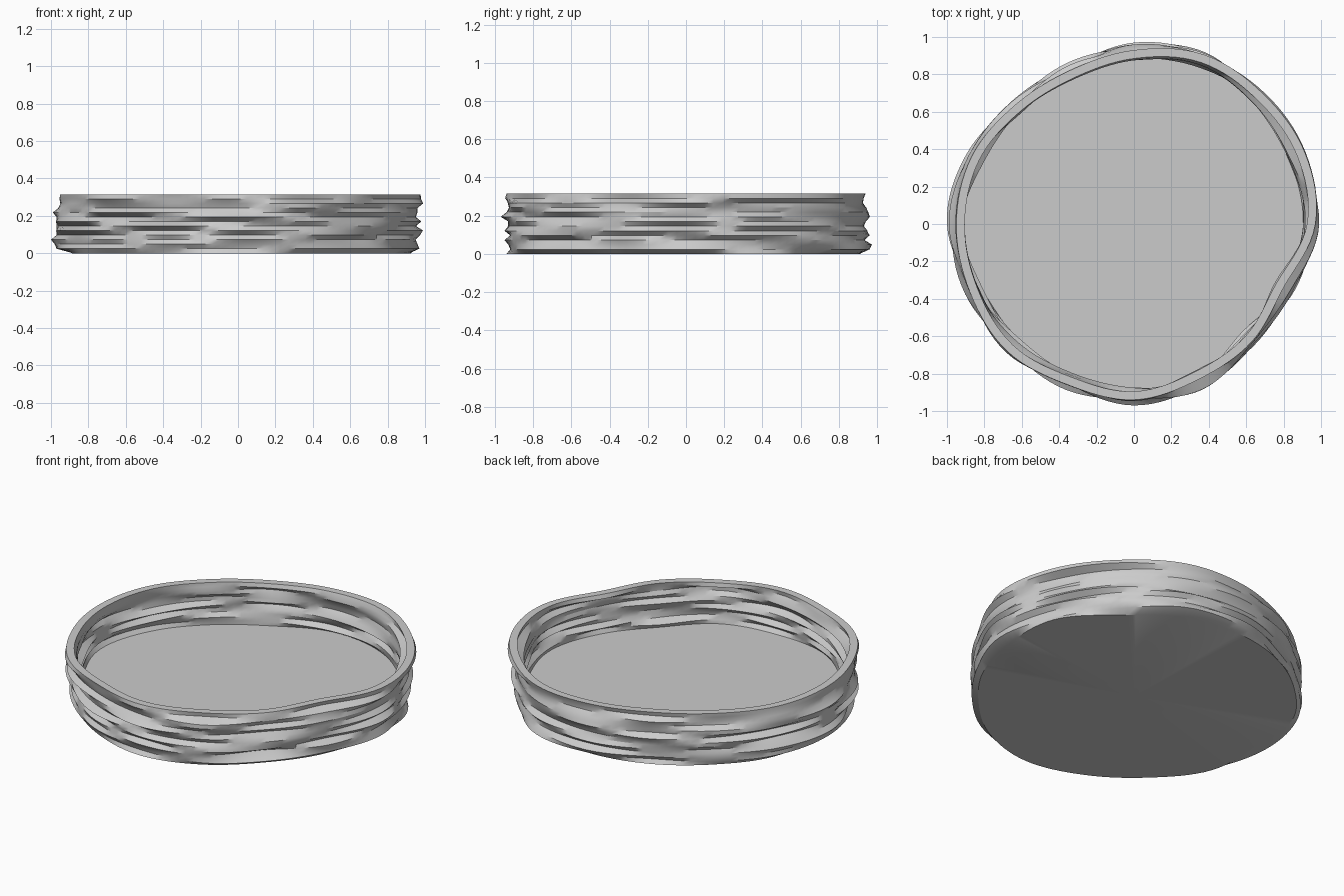
import bpy
import bmesh
import math
import random

cube = bpy.data.objects.get("Cube")
if cube:
    bpy.data.objects.remove(cube, do_unlink=True)

random.seed(8)
SEGMENTS = 128
HEIGHT = 0.315
WALL = 0.045
FLOOR_LEVEL = 2

# average outline and rim outline, every 22.5 degrees, in hundredths
AVERAGE = [97, 96, 96, 96, 95, 91, 91, 95, 97, 95, 93, 93, 94, 93, 90, 92]
RIM = [97, 99, 98, 98, 93, 89, 90, 94, 95, 95, 96, 93, 94, 90, 89, 87]

# radius of each layer at the left, back, right and front, bottom to top
LAYERS = [
    (91, 91, 88, 94), (97, 95, 97, 92), (96, 97, 98, 93), (95, 93, 100, 95),
    (97, 96, 97, 92), (99, 94, 97, 95), (95, 93, 97, 93), (98, 94, 97, 93),
    (95, 96, 97, 97), (96, 95, 99, 94), (96, 94, 96, 92), (99, 92, 95, 93),
]


def material(name, value):
    mat = bpy.data.materials.new(name)
    mat.use_nodes = True
    colour = (value, value, value, 1)
    mat.diffuse_color = colour
    mat.node_tree.nodes["Principled BSDF"].inputs["Base Color"].default_value = colour
    return mat


def spline(points, turn):
    """Smooth closed interpolation of evenly spaced radii."""
    count = len(points)
    i = int(turn * count)
    t = turn * count - i
    a, b, c, d = (points[(i + k) % count] for k in (-1, 0, 1, 2))
    return b + t * (c - a + t * (2*a - 5*b + 4*c - d + t * (3*(b - c) + d - a))) / 2


def layer_outline(anchors, level):
    """Average outline with a wave of its own that meets the four anchors."""
    waves = [(n, random.uniform(0, math.tau), random.uniform(0.5, 1.4))
             for n in (3, 4, 5, 6)]
    radii = []
    for i, mean in enumerate(AVERAGE):
        wobble = sum(s * math.sin(n * i * math.tau / 16 + p) for n, p, s in waves)
        if i % 4 == 0:
            radii.append(anchors[i // 4])
        else:
            radii.append(mean - 2 * (level == 0) + wobble)
    return radii


outlines = [layer_outline(a, k) for k, a in enumerate(LAYERS)]
outlines.append([r + random.uniform(-1, 1) for r in RIM])
outlines.append(RIM)
TOP = len(outlines) - 1

bm = bmesh.new()


def ring(level, inset):
    verts = []
    for s in range(SEGMENTS):
        turn = s / SEGMENTS
        r = spline(outlines[level], turn) / 100 - inset
        a = turn * math.tau
        verts.append(bm.verts.new((r * math.cos(a), r * math.sin(a),
                                   HEIGHT * level / TOP)))
    return verts


# outer wall upward, over the rim, then inner wall down to the floor
rings = [ring(k, 0) for k in range(TOP + 1)]
rings += [ring(k, WALL) for k in range(TOP, FLOOR_LEVEL - 1, -1)]
for low, high in zip(rings, rings[1:]):
    for s in range(SEGMENTS):
        n = (s + 1) % SEGMENTS
        bm.faces.new((low[s], low[n], high[n], high[s]))

# underside and floor
for edge in (rings[0], rings[-1]):
    centre = bm.verts.new((0, 0, edge[0].co.z))
    for s in range(SEGMENTS):
        bm.faces.new((edge[s], edge[(s + 1) % SEGMENTS], centre))
bmesh.ops.recalc_face_normals(bm, faces=bm.faces)

mesh = bpy.data.meshes.new("wavy_dish")
bm.to_mesh(mesh)
bm.free()
dish = bpy.data.objects.new("wavy_dish", mesh)
bpy.context.collection.objects.link(dish)
mesh.materials.append(material("plain grey", 0.6))

bpy.ops.object.select_all(action="DESELECT")
dish.select_set(True)
bpy.context.view_layer.objects.active = dish
bpy.ops.object.shade_smooth_by_angle(angle=math.radians(30))
